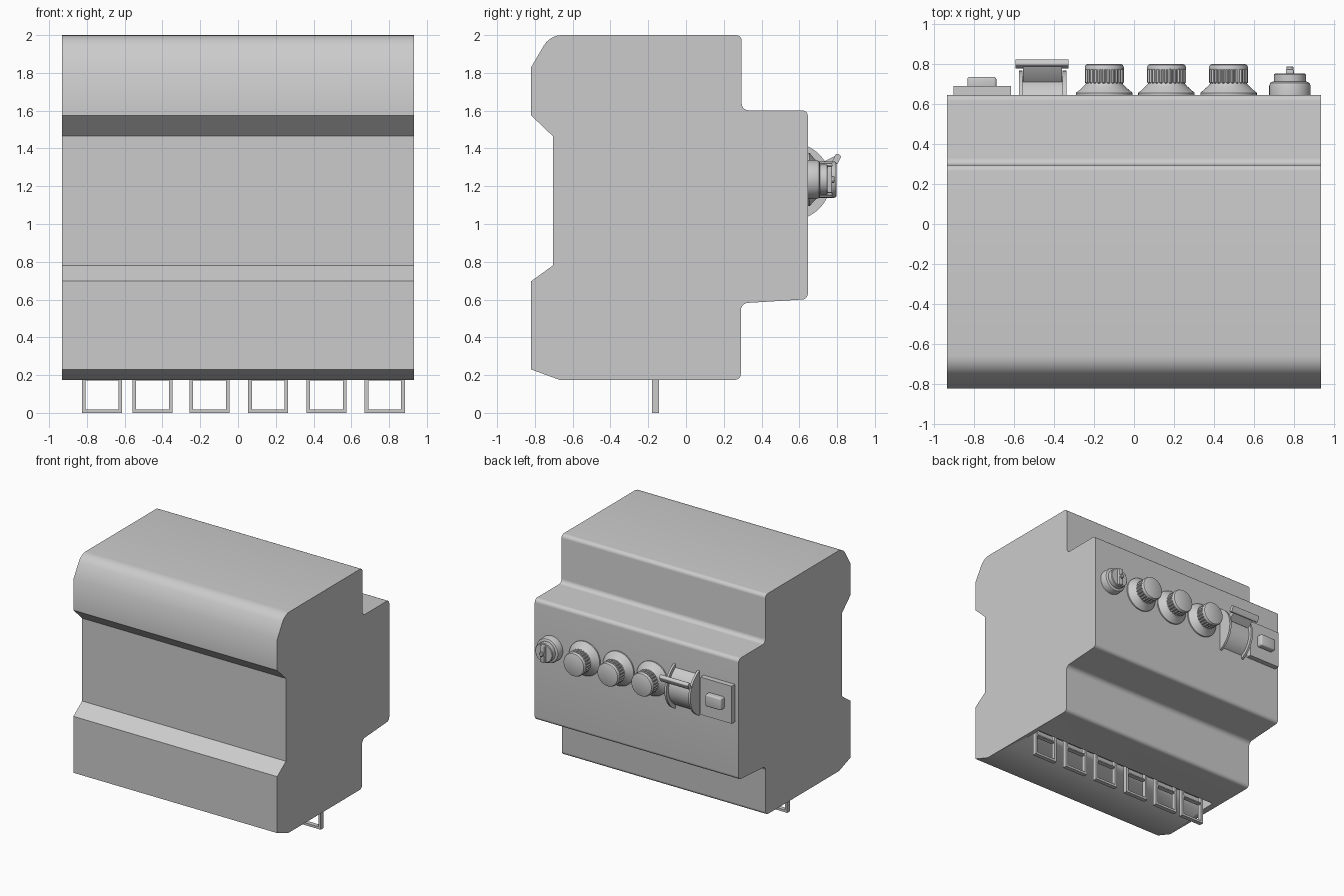
import bpy, bmesh, math
from mathutils import Vector

if "Cube" in bpy.data.objects:
    bpy.data.objects.remove(bpy.data.objects["Cube"], do_unlink=True)

GREY = (0.6, 0.6, 0.6, 1)
mat = bpy.data.materials.new("light grey plastic")
mat.use_nodes = True
mat.diffuse_color = GREY
mat.node_tree.nodes["Principled BSDF"].inputs["Base Color"].default_value = GREY

BACK = 0.645   # control panel plane
ROW = 1.235    # height of the control row


def finish(name, bm, smooth=True):
    bmesh.ops.recalc_face_normals(bm, faces=bm.faces)
    mesh = bpy.data.meshes.new(name)
    bm.to_mesh(mesh)
    bm.free()
    ob = bpy.data.objects.new(name, mesh)
    bpy.context.collection.objects.link(ob)
    mesh.materials.append(mat)
    if smooth:
        bpy.ops.object.select_all(action="DESELECT")
        ob.select_set(True)
        bpy.context.view_layer.objects.active = ob
        bpy.ops.object.shade_smooth_by_angle(angle=math.radians(32))
    return ob


def extrude_x(name, points, x0, x1):
    """Side profile of (y, z) points swept along x."""
    bm = bmesh.new()
    face = bm.faces.new([bm.verts.new((x0, y, z)) for y, z in points])
    out = bmesh.ops.extrude_face_region(bm, geom=[face])["geom"]
    moved = [v for v in out if isinstance(v, bmesh.types.BMVert)]
    bmesh.ops.translate(bm, verts=moved, vec=(x1 - x0, 0, 0))
    return finish(name, bm)


def box(name, lo, hi, bevel=0.0):
    bm = bmesh.new()
    bmesh.ops.create_cube(bm, size=1)
    for v in bm.verts:
        v.co = [lo[i] + (v.co[i] + 0.5) * (hi[i] - lo[i]) for i in range(3)]
    if bevel:
        bmesh.ops.bevel(bm, geom=bm.edges[:], offset=bevel, segments=3,
                        profile=0.5, affect="EDGES")
    return finish(name, bm)


def lathe(name, x, rings, steps=48, flute=0.0):
    """Rings of (radius, y) turned around the y axis; flutes pinch alternate columns."""
    bm = bmesh.new()
    loops = []
    for r, y in rings:
        loop = []
        for i in range(steps):
            a = math.tau * i / steps
            q = r - (flute if i % 4 > 1 else 0)
            loop.append(bm.verts.new((x + q * math.cos(a), y, ROW + q * math.sin(a))))
        loops.append(loop)
    for a, b in zip(loops, loops[1:]):
        for i in range(steps):
            j = (i + 1) % steps
            bm.faces.new((a[i], a[j], b[j], b[i]))
    bm.faces.new(loops[0])
    bm.faces.new(loops[-1])
    return finish(name, bm)


def rounded(corners, steps=5):
    """Replace each (y, z, radius) corner with a tangent fillet."""
    pts = []
    n = len(corners)
    for i, (y, z, r) in enumerate(corners):
        p = Vector((y, z))
        if not r:
            pts.append(p)
            continue
        u = (Vector(corners[i - 1][:2]) - p).normalized()
        w = (Vector(corners[(i + 1) % n][:2]) - p).normalized()
        half = u.angle(w) / 2
        centre = p + (u + w).normalized() * (r / math.sin(half))
        a = p + u * (r / math.tan(half)) - centre
        b = p + w * (r / math.tan(half)) - centre
        for k in range(steps + 1):
            d = a.lerp(b, k / steps).normalized() * r
            pts.append(centre + d)
    return pts


# Housing with rail recess at the front and stepped control panel at the back
outline = [(-0.82, 0.23, 0), (-0.67, 0.175, 0), (0.29, 0.175, 0.03),
           (0.29, 0.58, 0.04), (BACK, 0.602, 0.03), (BACK, 1.602, 0.03),
           (0.295, 1.602, 0.035), (0.295, 2.0, 0.03), (-0.72, 2.0, 0.11),
           (-0.82, 1.83, 0), (-0.82, 1.575, 0), (-0.705, 1.465, 0),
           (-0.705, 0.78, 0), (-0.82, 0.697, 0)]
housing = extrude_x("housing", rounded(outline), -0.933, 0.933)

# Terminal slot in the underside
cutter = box("slot_cutter", (-0.88, -0.235, 0.1), (0.9, -0.09, 0.28))
cutter.hide_render = True
cutter.hide_viewport = True
cut = housing.modifiers.new("terminal_slot", "BOOLEAN")
cut.operation = "DIFFERENCE"
cut.solver = "EXACT"
cut.object = cutter

# Square terminal loops hanging from the slot
for n, x in enumerate((-0.72, -0.452, -0.15, 0.16, 0.468, 0.777)):
    w, t, top = 0.106, 0.019, 0.18
    bm = bmesh.new()
    outer = [(x - w, 0), (x + w, 0), (x + w, top), (x - w, top)]
    inner = [(x - w + t, t), (x + w - t, t), (x + w - t, top - t / 2), (x - w + t, top - t / 2)]
    o = [bm.verts.new((a, -0.18, z)) for a, z in outer]
    i = [bm.verts.new((a, -0.18, z)) for a, z in inner]
    faces = [bm.faces.new((o[k], o[(k + 1) % 4], i[(k + 1) % 4], i[k])) for k in range(4)]
    out = bmesh.ops.extrude_face_region(bm, geom=faces)["geom"]
    bmesh.ops.translate(bm, verts=[v for v in out if isinstance(v, bmesh.types.BMVert)],
                        vec=(0, 0.036, 0))
    finish(f"terminal_loop_{n + 1}", bm, smooth=False)
    # Stems that hold the loop inside the slot
    for s in (-1, 1):
        c = x + s * (w - t / 2)
        box(f"terminal_stem_{n + 1}", (c - t / 2, -0.18, top - t / 2), (c + t / 2, -0.144, 0.28))

# Three fluted knobs on flared skirts
for n, x in enumerate((-0.148, 0.162, 0.472)):
    lathe(f"knob_skirt_{n + 1}", x, [(0.141, BACK - 0.01), (0.141, 0.655), (0.122, 0.67),
                                     (0.103, 0.688), (0.092, 0.7), (0.088, 0.72)])
    lathe(f"knob_grip_{n + 1}", x, [(0.09, 0.7), (0.097, 0.706), (0.097, 0.775)],
          steps=96, flute=0.006)
    lathe(f"knob_cap_{n + 1}", x, [(0.097, 0.772), (0.097, 0.784), (0.092, 0.794), (0.084, 0.798)])

# Rotary selector with a bar handle
lathe("selector_base", 0.778, [(0.103, BACK - 0.01), (0.103, 0.69), (0.098, 0.704),
                               (0.086, 0.71), (0.08, 0.71), (0.08, 0.746), (0.075, 0.75)])
box("selector_handle", (0.758, 0.74, ROW - 0.07), (0.798, 0.773, ROW + 0.07), 0.006)
lathe("selector_hub", 0.778, [(0.018, 0.76), (0.018, 0.783), (0.013, 0.787)], steps=24)


# Toggle breaker: drum between two taller cheeks, with a lever at the top
def segment(radius, start=BACK - 0.01, centre=0.562, steps=24):
    a = math.acos((start - centre) / radius)
    return [(centre + radius * math.cos(t), ROW - 0.01 + radius * math.sin(t))
            for t in (a - 2 * a * k / steps for k in range(steps + 1))]


extrude_x("breaker_drum", segment(0.175), -0.565, -0.35)
for side, x in (("left", -0.356), ("right", -0.575)):
    extrude_x(f"breaker_cheek_{side}", segment(0.203), x, x + 0.018)
extrude_x("breaker_stem", [(0.69, 1.29), (0.71, 1.32), (0.79, 1.36), (0.805, 1.335), (0.73, 1.28)],
          -0.555, -0.36)
grip = [(0.772, 1.325, 0.008), (0.8, 1.315, 0.008), (0.824, 1.36, 0.01), (0.795, 1.376, 0.01)]
extrude_x("breaker_lever", rounded(grip), -0.592, -0.328)

# Push button on a square plate
box("button_plate", (-0.9, BACK - 0.01, 1.075), (-0.613, 0.688, 1.385))
box("push_button", (-0.832, 0.67, ROW - 0.055), (-0.687, 0.734, ROW + 0.045), 0.012)
